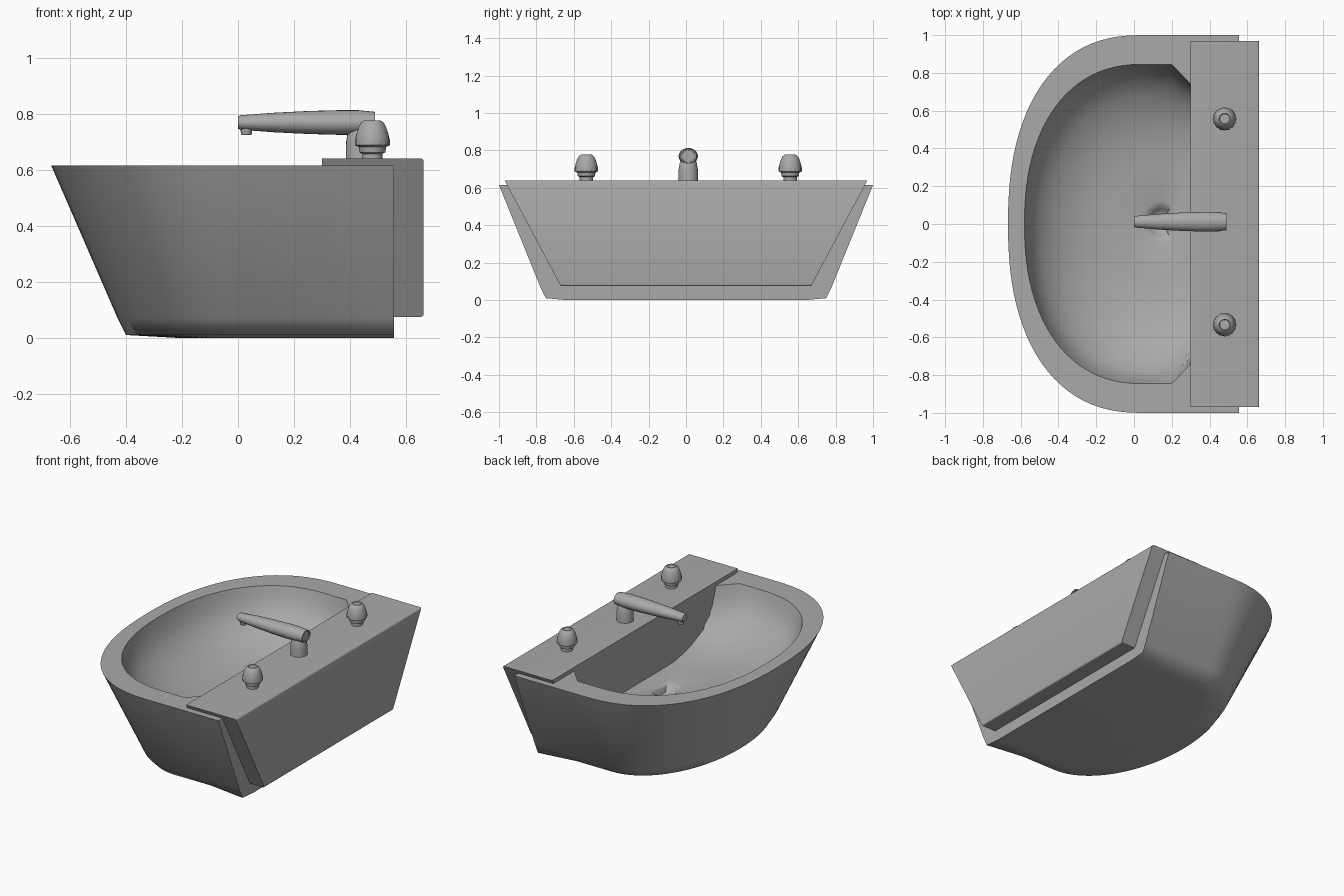
import bpy, bmesh, math
from mathutils import Matrix, Vector

if "Cube" in bpy.data.objects:
    bpy.data.objects.remove(bpy.data.objects["Cube"])

grey = bpy.data.materials.new("ceramic_grey")
grey.use_nodes = True
grey.diffuse_color = (0.4, 0.4, 0.4, 1)
grey.node_tree.nodes["Principled BSDF"].inputs["Base Color"].default_value = (0.4, 0.4, 0.4, 1)


def finish(name, bm, angle=35):
    """Turn a bmesh into a smooth shaded object with sharp edges kept."""
    bmesh.ops.recalc_face_normals(bm, faces=bm.faces)
    mesh = bpy.data.meshes.new(name)
    bm.to_mesh(mesh)
    bm.free()
    mesh.materials.append(grey)
    ob = bpy.data.objects.new(name, mesh)
    bpy.context.collection.objects.link(ob)
    bpy.ops.object.select_all(action='DESELECT')
    ob.select_set(True)
    bpy.context.view_layer.objects.active = ob
    bpy.ops.object.shade_smooth_by_angle(angle=math.radians(angle))


def loft(bm, rings):
    """Join closed rings of points and cap both ends."""
    loops = [[bm.verts.new(p) for p in ring] for ring in rings]
    for low, high in zip(loops, loops[1:]):
        for i in range(len(low)):
            j = (i + 1) % len(low)
            bm.faces.new((low[i], low[j], high[j], high[i]))
    bm.faces.new(loops[0])
    bm.faces.new(loops[-1])


def d_outline(front, half, corner, back, back_half, power, steps=48, mid=0.04):
    """D shaped plan: rounded towards -x, straight towards the back corners."""
    pts = [(back, -back_half), (corner, -half)]
    for i in range(steps + 1):
        t = math.pi * (i / steps - 0.5)
        c, s = max(math.cos(t), 0), math.sin(t)
        pts.append((mid - (mid - front) * c ** (2 / power),
                    math.copysign(half * abs(s) ** (2 / power), s)))
    return [Vector(p) for p in pts + [(corner, half), (back, back_half)]]


def at_height(pts, z):
    return [(*p, z) for p in pts]


# Basin: outer shell, flat rim, bowl and drain in one continuous surface
RIM = 0.615
BACK = 0.557
DRAIN = Vector((0.15, 0.01))
outer = d_outline(-0.667, 1.0, 0.3, BACK, 1.0, 2.33)
lower = d_outline(-0.43, 0.775, 0.3, BACK, 0.779, 2.1)
base = d_outline(-0.4, 0.715, 0.3, BACK, 0.75, 2.05)
underside = d_outline(-0.22, 0.63, 0.3, BACK, 0.64, 2.05)
inner = d_outline(-0.58, 0.845, 0.2, 0.5, 0.53, 2.25)
floor = d_outline(-0.58, 0.845, 0.2, 0.5, 0.68, 2.25)


def bowl_ring(scale, z):
    """Shrink the bowl outline to the drain, losing its chamfer on the way down."""
    fade = min(1, (1 - scale) / 0.2)
    return at_height([DRAIN + (a.lerp(b, fade) - DRAIN) * scale
                      for a, b in zip(inner, floor)], z)


def drain_ring(radius, z):
    return at_height([DRAIN + (p - DRAIN).normalized() * radius for p in floor], z)


rings = [at_height(underside, 0), at_height(base, 0.01),
         at_height(lower, 0.07), at_height(outer, RIM)]
bowl = [(1, RIM), (0.993, 0.595), (0.977, 0.555), (0.95, 0.5), (0.9, 0.443),
        (0.8, 0.375), (0.65, 0.317), (0.5, 0.285), (0.35, 0.268)]
rings += [bowl_ring(s, z) for s, z in bowl]
rings += [drain_ring(r, z) for r, z in [(0.11, 0.262), (0.09, 0.255), (0.07, 0.24), (0.05, 0.215)]]
bm = bmesh.new()
loft(bm, rings)
finish("basin", bm, 55)

# Tap ledge and back panel: tapered block set into the basin
bm = bmesh.new()
loft(bm, [[(0.3, -w, z), (0.663, -w, z), (0.663, w, z), (0.3, w, z)]
          for w, z in [(0.67, 0.075), (0.97, 0.64)]])
back_edges = [e for e in bm.edges
              if all(v.co.x > 0.5 for v in e.verts) and abs(e.verts[0].co.z - e.verts[1].co.z) < 0.1]
bmesh.ops.bevel(bm, geom=back_edges, offset=0.01, segments=3, profile=0.5, affect='EDGES')
finish("tap_ledge", bm)


def lathe(name, profile, place, sides=24, flutes=()):
    """Spin (radius, height) pairs around z; fluted rows alternate in radius."""
    rows = []
    for k, (r, z) in enumerate(profile):
        row = []
        for i in range(sides):
            a = math.tau * i / sides
            q = r * (0.94 if k in flutes and i % 2 else 1)
            row.append((q * math.cos(a), q * math.sin(a), z))
        rows.append(row)
    bm = bmesh.new()
    loft(bm, rows)
    bmesh.ops.transform(bm, matrix=place, verts=bm.verts)
    finish(name, bm)


# Two fluted tap handles
MID = 0.012
knob = [(0.036, 0.635), (0.036, 0.657), (0.046, 0.662), (0.049, 0.682), (0.063, 0.688),
        (0.063, 0.703), (0.058, 0.725), (0.05, 0.75), (0.042, 0.767), (0.029, 0.777),
        (0.026, 0.772)]
for side, label in ((1, "left"), (-1, "right")):
    lathe(label + "_tap_handle", knob,
          Matrix.Translation((0.48, MID + side * 0.545, 0)), 32, flutes=(4, 5))

# Spout post
lathe("spout_post", [(0.052, 0.635), (0.051, 0.7), (0.045, 0.735), (0.032, 0.765)],
      Matrix.Translation((0.437, MID, 0)))

# Tapered spout lying along x, a little wider than tall, with a recessed rear end
spout = [(0.022, 0), (0.026, 0.01), (0.035, 0.13), (0.041, 0.25), (0.044, 0.36),
         (0.044, 0.43), (0.038, 0.49), (0.032, 0.49), (0.031, 0.484)]
lie_down = Matrix.Rotation(math.radians(90), 4, 'Y')
widen = Matrix.Diagonal((1, 1.18, 1, 1))
lathe("spout", spout, Matrix.Translation((0, MID, 0.769)) @ widen @ lie_down)

# Nozzle under the spout tip
lathe("spout_nozzle", [(0.017, 0.724), (0.02, 0.73), (0.021, 0.76)],
      Matrix.Translation((0.03, MID, 0)), 16)
